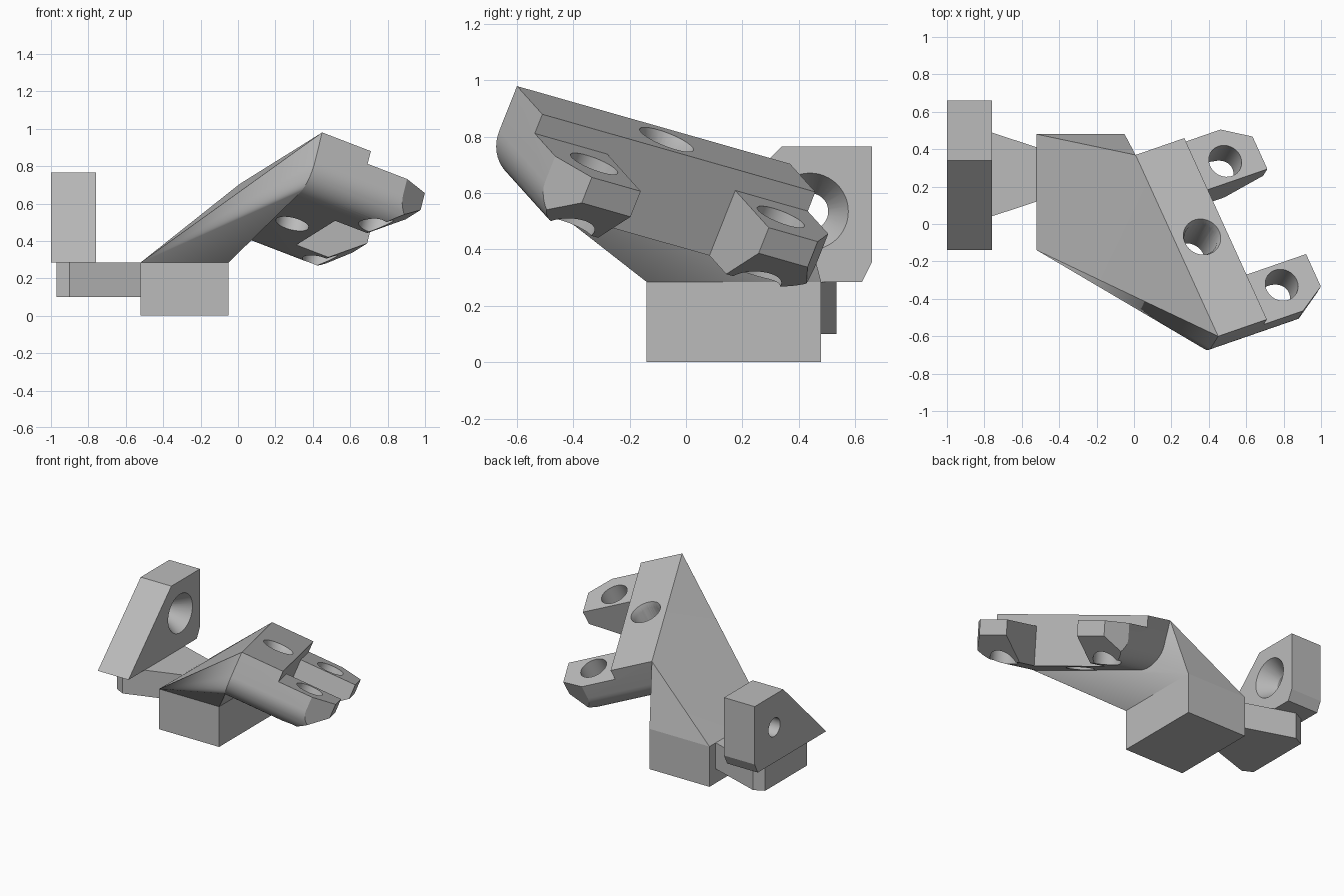
import bpy, bmesh, math
from mathutils import Matrix, Vector

if "Cube" in bpy.data.objects:
    bpy.data.objects.remove(bpy.data.objects["Cube"], do_unlink=True)

grey = bpy.data.materials.new("plain grey")
grey.use_nodes = True
COLOUR = (0.5, 0.5, 0.5, 1)
grey.diffuse_color = COLOUR
grey.node_tree.nodes["Principled BSDF"].inputs["Base Color"].default_value = COLOUR

# Frame of the tilted mounting plate: across, along, outward normal
corner = Vector((0.45, -0.60, 0.98))
across = Vector((0.887, 0.307, -0.341)).normalized()
along = Vector((-0.411, 0.878, -0.247))
along = (along - across * along.dot(across)).normalized()
normal = across.cross(along)
TILT = Matrix.Translation(corner) @ Matrix((across, along, normal)).transposed().to_4x4()

LENGTH, WIDTH, REACH, THICK, STEP, ROUND = 1.1, 0.293, 0.68, 0.33, 0.075, 0.155


def add(name, bm, matrix=Matrix()):
    bmesh.ops.recalc_face_normals(bm, faces=bm.faces)
    mesh = bpy.data.meshes.new(name)
    bm.to_mesh(mesh)
    bm.free()
    mesh.transform(matrix)
    mesh.materials.append(grey)
    obj = bpy.data.objects.new(name, mesh)
    bpy.context.collection.objects.link(obj)
    return obj


def prism(name, outline, lo, hi, axis="z", matrix=Matrix()):
    """Extrude a 2D outline along an axis; the outline uses the other two axes in order."""
    place = {"x": lambda a, b, c: (c, a, b),
             "y": lambda a, b, c: (a, c, b),
             "z": lambda a, b, c: (a, b, c)}[axis]
    bm = bmesh.new()
    rings = [[bm.verts.new(place(a, b, h)) for a, b in outline] for h in (lo, hi)]
    n = len(outline)
    bm.faces.new(rings[0])
    bm.faces.new(rings[1])
    for i in range(n):
        j = (i + 1) % n
        bm.faces.new((rings[0][i], rings[0][j], rings[1][j], rings[1][i]))
    return add(name, bm, matrix)


def box(name, x0, x1, y0, y1, z0, z1, matrix=Matrix()):
    return prism(name, [(x0, y0), (x1, y0), (x1, y1), (x0, y1)], z0, z1, "z", matrix)


def cone(name, r_low, r_high, depth, matrix):
    bm = bmesh.new()
    bmesh.ops.create_cone(bm, cap_ends=True, segments=48, radius1=r_low,
                          radius2=r_high, depth=depth)
    return add(name, bm, matrix)


def cut(obj, cutters):
    for c in cutters:
        mod = obj.modifiers.new("cut", "BOOLEAN")
        mod.operation, mod.solver, mod.object = "DIFFERENCE", "EXACT", c
    bpy.context.view_layer.update()
    graph = bpy.context.evaluated_depsgraph_get()
    mesh = bpy.data.meshes.new_from_object(obj.evaluated_get(graph))
    obj.modifiers.clear()
    obj.data = mesh
    for c in cutters:
        bpy.data.objects.remove(c, do_unlink=True)


def smooth(obj):
    bpy.ops.object.select_all(action="DESELECT")
    obj.select_set(True)
    bpy.context.view_layer.objects.active = obj
    bpy.ops.object.shade_smooth_by_angle(angle=math.radians(25))


# Base block and the flared foot beside it
TOP = 0.285
base = box("base_block", -0.52, -0.05, -0.14, 0.48, 0, TOP)
foot = prism("side_foot", [(-0.52, 0.12), (-0.52, 0.41), (-0.9, 0.535),
                           (-0.97, 0.5), (-0.97, 0.03), (-0.9, -0.005)], 0.1, TOP)

# Upright lug with a countersunk hole
lug = prism("upright_lug", [(-0.14, TOP), (0.34, 0.765), (0.66, 0.765),
                            (0.66, 0.355), (0.625, TOP)], -1.0, -0.76, "x")
turn = Matrix.Rotation(math.pi / 2, 4, "Y")
cut(lug, [cone("lug_hole", 0.065, 0.065, 0.6, Matrix.Translation((-0.88, 0.44, 0.535)) @ turn),
          cone("lug_sink", 0.065, 0.137, 0.12, Matrix.Translation((-0.819, 0.44, 0.535)) @ turn)])
smooth(lug)

# Side profile of the plate: flat top, both lower edges rounded
profile = [(0, 0), (LENGTH, 0)]
for centre, start in ((LENGTH - ROUND, 0), (ROUND, -90)):
    for i in range(13):
        a = math.radians(start - 90 * i / 12)
        profile.append((centre + ROUND * math.cos(a), ROUND - THICK + ROUND * math.sin(a)))

# Tilted plate with two ears
plate = prism("tilted_plate", profile, 0, REACH, "x", TILT)
cutters = [
    box("step", WIDTH, 1, -1, 2, -STEP, 1, TILT),
    box("notch", WIDTH, 1, 0.292, LENGTH - 0.292, -1, 1, TILT),
    prism("under_slope", [(0.486, -THICK), (0.874, -0.02), (0.874, -0.6), (0.486, -0.6)],
          -1, 2, "y", TILT),
]
for side in (0, 1):
    mirrored = TILT @ Matrix.Translation((0, side * LENGTH, 0)) @ Matrix.Diagonal((1, 1 - 2 * side, 1, 1))
    bm_outline = [(0.53, 0), (REACH, 0.095), (0.83, 0.19), (0.83, -0.2), (0.53, -0.2)]
    if side:
        bm_outline = [(a, LENGTH - b) for a, b in bm_outline]
    cutters.append(prism("ear_corner", bm_outline, -1, 1, "z", TILT))
    v = 0.174 if not side else LENGTH - 0.174
    cutters.append(cone("ear_hole", 0.09, 0.09, 2, TILT @ Matrix.Translation((0.48, v, 0))))
middle = Matrix.Translation((WIDTH / 2 + 0.005, LENGTH / 2, 0))
cutters.append(cone("plate_hole", 0.09, 0.09, 2, TILT @ middle))
cutters.append(cone("plate_sink", 0.085, 0.12, 0.1, TILT @ middle))
cut(plate, cutters)
smooth(plate)

# Arm: skin stretched from the base top to the plate's inner side
bm = bmesh.new()
for x in (-0.52, -0.05):
    for y in (-0.14, 0.48):
        bm.verts.new((x, y, TOP))
for a, b in profile:
    bm.verts.new(TILT @ Vector((0, a, b)))
hull = bmesh.ops.convex_hull(bm, input=bm.verts)
loose = [g for g in hull["geom_interior"] if isinstance(g, bmesh.types.BMVert)]
bmesh.ops.delete(bm, geom=loose, context="VERTS")
arm = add("sloping_arm", bm)
smooth(arm)
